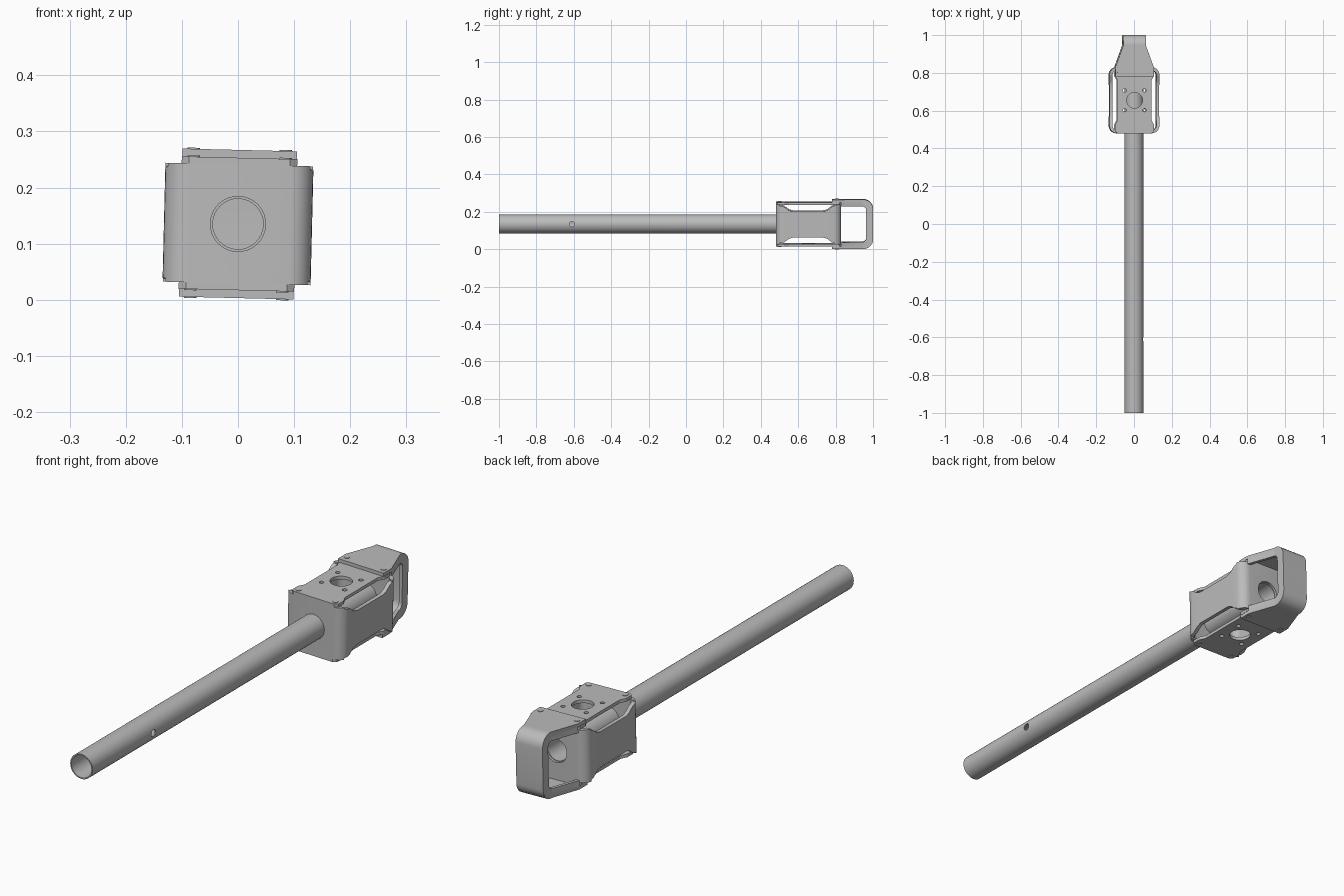
import bpy, bmesh, math
from mathutils import Matrix, Vector

if "Cube" in bpy.data.objects:
    bpy.data.objects.remove(bpy.data.objects["Cube"])

gray = bpy.data.materials.new("satin gray")
gray.use_nodes = True
gray.diffuse_color = (0.5, 0.5, 0.5, 1)
gray.node_tree.nodes["Principled BSDF"].inputs["Base Color"].default_value = (0.5, 0.5, 0.5, 1)

# The whole assembly is rolled slightly around the tube axis
FRAME = Matrix.Translation((0, 0, 0.135)) @ Matrix.Rotation(math.radians(1.4), 4, 'Y')
AXES = {'X': lambda a, b, t: (t, a, b),
        'Y': lambda a, b, t: (a, t, b),
        'Z': lambda a, b, t: (a, b, t)}


def prism(name, outline, axis, lo, hi):
    """Extrude a 2D outline along an axis."""
    place = AXES[axis]
    bm = bmesh.new()
    face = bm.faces.new([bm.verts.new(place(a, b, lo)) for a, b in outline])
    grown = bmesh.ops.extrude_face_region(bm, geom=[face])["geom"]
    shift = Vector(place(0, 0, hi - lo))
    bmesh.ops.translate(bm, vec=shift, verts=[v for v in grown if isinstance(v, bmesh.types.BMVert)])
    bmesh.ops.recalc_face_normals(bm, faces=bm.faces)
    mesh = bpy.data.meshes.new(name)
    bm.to_mesh(mesh)
    bm.free()
    mesh.materials.append(gray)
    ob = bpy.data.objects.new(name, mesh)
    bpy.context.collection.objects.link(ob)
    ob.matrix_world = FRAME
    return ob


def circle(a, b, r, n=24):
    return [(a + r * math.cos(2 * math.pi * i / n), b + r * math.sin(2 * math.pi * i / n)) for i in range(n)]


def rounded(a0, a1, b0, b1, r, n=7):
    """Rounded rectangle outline."""
    pts = []
    for k, (a, b) in enumerate([(a1 - r, b1 - r), (a0 + r, b1 - r), (a0 + r, b0 + r), (a1 - r, b0 + r)]):
        for i in range(n + 1):
            t = math.pi / 2 * (k + i / n)
            pts.append((a + r * math.cos(t), b + r * math.sin(t)))
    return pts


def combine(ob, tool, operation='DIFFERENCE'):
    """Boolean a tool into a part, then throw the tool away."""
    mod = ob.modifiers.new("cut", 'BOOLEAN')
    mod.object, mod.operation, mod.solver = tool, operation, 'EXACT'
    bpy.context.view_layer.objects.active = ob
    bpy.ops.object.modifier_apply(modifier=mod.name)
    bpy.data.objects.remove(tool)


def symmetric(half):
    """Close a right-hand outline with its mirror image."""
    return half + [(-a, b) for a, b in reversed(half)]


# Long hollow tube with a single pin hole
tube = prism("tube", circle(0, 0, 0.05, 32), 'Y', -1.0, 0.82)
combine(tube, prism("bore", circle(0, 0, 0.045, 32), 'Y', -1.1, 0.9))
combine(tube, prism("pin_hole", circle(-0.61, 0, 0.014, 16), 'X', 0, 0.1))

# Housing band: rounded walls with a waist cut into each side
housing = prism("housing_band", rounded(-0.132, 0.132, 0.48, 0.83, 0.04), 'Z', -0.106, 0.106)
combine(housing, prism("cavity", rounded(-0.116, 0.116, 0.495, 0.815, 0.026), 'Z', -0.2, 0.2))
combine(housing, prism("tube_hole", circle(0, 0, 0.048, 32), 'Y', 0.4, 0.9))
for s in (-1, 1):
    notch = [(0.50, 0.2), (0.50, 0.1), (0.525, 0.095), (0.55, 0.076), (0.57, 0.07),
             (0.735, 0.07), (0.755, 0.076), (0.78, 0.095), (0.795, 0.1), (0.795, 0.2)]
    combine(housing, prism("notch", [(y, s * z) for y, z in notch], 'X', -0.2, 0.2))

# Top and bottom cover plates with waist, central opening and small holes
plate_half = [(0.09, 0.48), (0.103, 0.49), (0.103, 0.525), (0.09, 0.55),
              (0.09, 0.76), (0.103, 0.785), (0.103, 0.82), (0.09, 0.83)]
for s, side in ((-1, "bottom"), (1, "top")):
    lo, hi = sorted((s * 0.105, s * 0.118))
    plate = prism(side + "_cover_plate", symmetric(plate_half), 'Z', lo, hi)
    combine(plate, prism("opening", circle(0, 0.655, 0.042), 'Z', -0.2, 0.2))
    for x in (-0.052, 0.052):
        for y in (0.603, 0.707):
            combine(plate, prism("hole", circle(x, y, 0.009, 12), 'Z', -0.2, 0.2))

# Rear bracket: U-shaped strap, tapered in plan, with inward flanges
bracket_half = [(0.102, 0.78), (0.102, 0.83), (0.06, 0.945), (0.06, 1.0)]
flange_gap = [(0.09, 0.7), (0.09, 0.825), (0.046, 0.945), (0.046, 1.1)]


def strap(name, y0, y1, h, r, thick):
    ob = prism(name, rounded(0.6, y1, -h, h, r), 'X', -0.2, 0.2)
    combine(ob, prism("inside", rounded(0.5, y1 - thick, thick - h, h - thick, r - thick * 0.7), 'X', -0.3, 0.3))
    plan = [(x, max(y, y0)) for x, y in bracket_half if y >= y0]
    combine(ob, prism("plan", symmetric(plan), 'Z', -0.2, 0.2), 'INTERSECT')
    return ob


bracket = strap("rear_bracket", 0.78, 1.0, 0.132, 0.05, 0.014)
flanges = strap("bracket_flanges", 0.83, 0.9865, 0.1185, 0.038, 0.023)
combine(flanges, prism("gap", symmetric(flange_gap), 'Z', -0.3, 0.3))

# Screws at the plate corners
parts = [tube, housing, bracket, flanges]
for s, side in ((-1, "bottom"), (1, "top")):
    for x in (-0.082, 0.082):
        for y, base in ((0.5, 0.118), (0.808, 0.132)):
            lo, hi = sorted((s * (base - 0.003), s * (base + 0.002)))
            parts.append(prism(side + "_screw", circle(x, y, 0.011, 14), 'Z', lo, hi))

# Smooth curved walls while keeping edges crisp
for ob in parts:
    bpy.ops.object.select_all(action='DESELECT')
    ob.select_set(True)
    bpy.context.view_layer.objects.active = ob
    bpy.ops.object.shade_smooth_by_angle(angle=math.radians(30))
